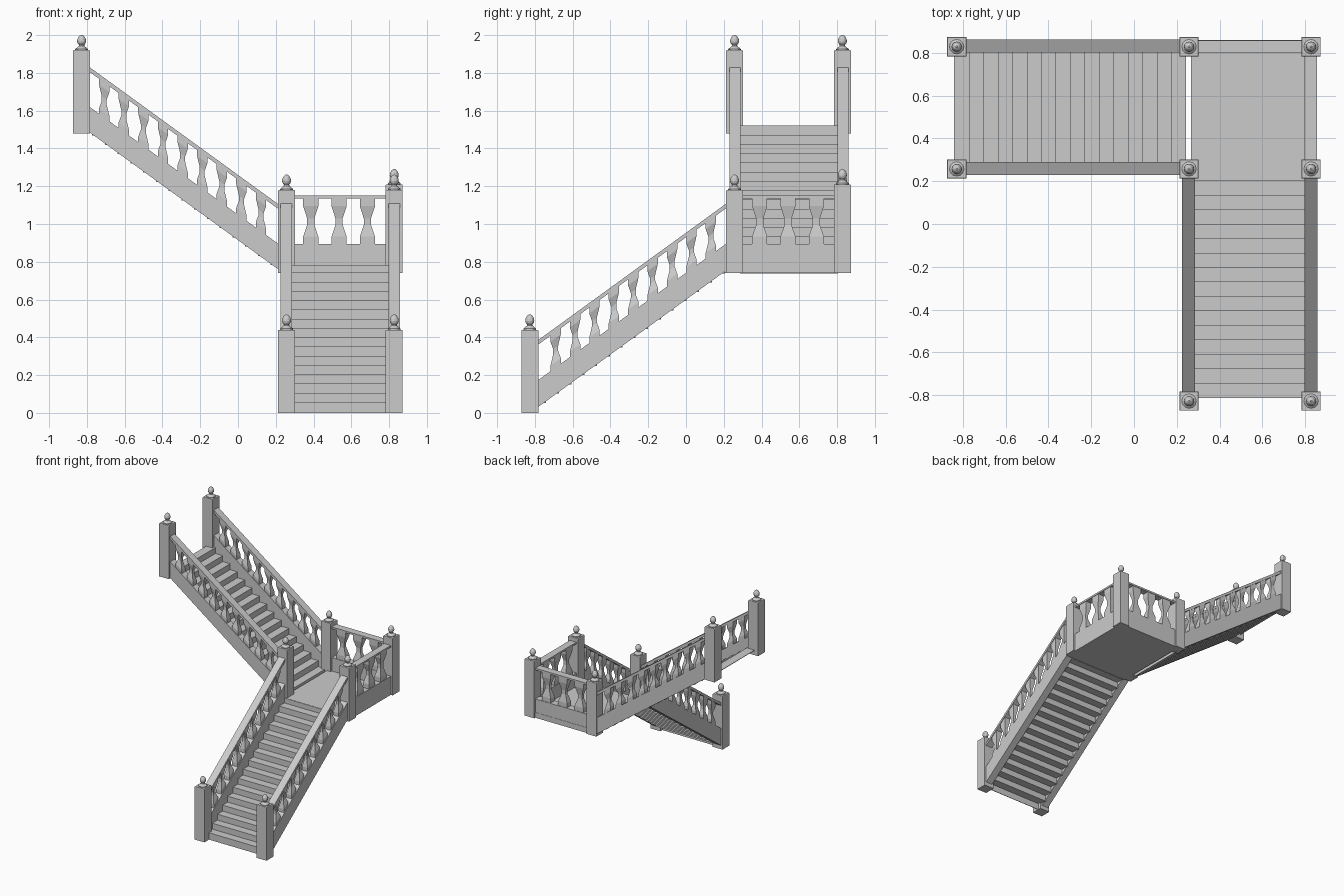
import bpy, bmesh
from math import cos, sin, pi

if "Cube" in bpy.data.objects:
    bpy.data.objects.remove(bpy.data.objects["Cube"])

RISE, RUN = 0.049, 0.0675
SLOPE = RISE / RUN
FLAT = lambda u, v, z: (u, v, z)


def finish(bm, name):
    bmesh.ops.recalc_face_normals(bm, faces=bm.faces)
    me = bpy.data.meshes.new(name)
    bm.to_mesh(me)
    bm.free()
    ob = bpy.data.objects.new(name, me)
    bpy.context.collection.objects.link(ob)
    return ob


def loft(bm, rings):
    """Skin a stack of equal-sided rings and cap both ends."""
    rows = [[bm.verts.new(p) for p in r] for r in rings]
    n = len(rows[0])
    for a, b in zip(rows, rows[1:]):
        for i in range(n):
            bm.faces.new((a[i], a[(i + 1) % n], b[(i + 1) % n], b[i]))
    bm.faces.new(rows[0][::-1])
    bm.faces.new(rows[-1])


def box(bm, x0, x1, y0, y1, z0, z1):
    loft(bm, [[(x0, y0, z), (x1, y0, z), (x1, y1, z), (x0, y1, z)] for z in (z0, z1)])


def bar(bm, place, u0, u1, v, half, zlo, zhi, slope):
    """Beam along u; its heights are given at u0 and follow the slope."""
    rings = []
    for u in (u0, u1):
        dz = slope * (u - u0)
        rings.append([place(u, v + s * half, z + dz)
                      for s, z in ((-1, zlo), (1, zlo), (1, zhi), (-1, zhi))])
    loft(bm, rings)


# baluster outline: height fraction, width fraction
BALUSTER = [(0, 1), (.17, 1), (.42, .48), (.56, .48), (.82, 1), (1, 1)]


def balustrade(name, place, u0, u1, v, z, centres, width, depth, slope):
    """z = base bottom, base top, rail underside, rail top, all at u0."""
    bm = bmesh.new()
    bar(bm, place, u0, u1, v, .03, z[0], z[1], slope)
    finish(bm, name + "_stringer")
    bm = bmesh.new()
    bar(bm, place, u0, u1, v, .03, z[2], z[3], slope)
    finish(bm, name + "_handrail")
    bm = bmesh.new()
    for c in centres:
        rings = []
        for t, w in BALUSTER:
            h = z[1] - .004 + t * (z[2] - z[1] + .008)
            rings.append([place(c + a * w * width / 2, v + b * w * depth / 2,
                                h + slope * (c + a * w * width / 2 - u0))
                          for a, b in ((-1, -1), (1, -1), (1, 1), (-1, 1))])
        loft(bm, rings)
    finish(bm, name + "_balusters")


# newel posts with turned finials
FINIAL = [(.034, -.004), (.034, .006), (.024, .014), (.015, .022), (.014, .028),
          (.021, .037), (.024, .047), (.022, .060), (.014, .074), (.004, .081)]


def newel(x, y, z0, z1):
    bm = bmesh.new()
    rings = [(.045, z0), (.045, z1 - .004), (.043, z1)]
    loft(bm, [[(x + a * h, y + b * h, z) for a, b in ((-1, -1), (1, -1), (1, 1), (-1, 1))]
              for h, z in rings])
    finish(bm, "newel_post")
    bm = bmesh.new()
    loft(bm, [[(x + r * cos(2 * pi * i / 12), y + r * sin(2 * pi * i / 12), z1 + z)
               for i in range(12)] for r, z in FINIAL])
    finish(bm, "finial")


for x in (.257, .827):
    newel(x, -.827, 0, .44)
    newel(x, .257, .74, 1.18)
newel(.257, .828, .74, 1.18)
newel(.827, .828, .74, 1.21)
for y in (.257, .828):
    newel(-.828, y, 1.48, 1.92)

# lower flight climbs toward +y, upper flight climbs toward -x
lower = lambda u, v, z: (v, u, z)
upper = lambda u, v, z: (-u, v, z)
for side, v in (("left", .255), ("right", .827)):
    balustrade("lower_" + side, lower, -.79, .22, v, (.026, .168, .356, .38),
               [-.69 + .1027 * i for i in range(9)], .055, .05, SLOPE)
for side, v in (("front", .259), ("back", .831)):
    balustrade("upper_" + side, upper, -.22, .79, v, (.755, .89, 1.075, 1.1),
               [-.122 + .1038 * i for i in range(9)], .055, .05, SLOPE)

# thin treads and risers of both flights
T = .004
bm = bmesh.new()
for i in range(16):
    y, z = -.812 + RUN * i, RISE * (i + 1) + .008
    if i == 15:
        z = .784
    else:
        box(bm, .28, .80, y, y + RUN + T, z - T, z)
    box(bm, .28, .80, y, y + T, 0 if i == 0 else z - RISE, z - T / 2)
finish(bm, "lower_steps")
bm = bmesh.new()
for i in range(16):
    x, z = .244 - RUN * i, .786 + RISE * i
    box(bm, x - RUN - T, x, .285, .805, z - T, z)
    box(bm, x - T, x, .285, .805, z - RISE, z - T / 2)
finish(bm, "upper_steps")

# landing platform and its two closed sides
bm = bmesh.new()
box(bm, .267, .855, .203, .86, .74, .784)
finish(bm, "landing")
heights = (.78, .895, 1.135, 1.15)
balustrade("landing_back", FLAT, .29, .79, .828, heights, (.385, .535, .685), .08, .052, 0)
balustrade("landing_side", lower, .29, .79, .825, heights, (.39, .54, .69), .08, .052, 0)
